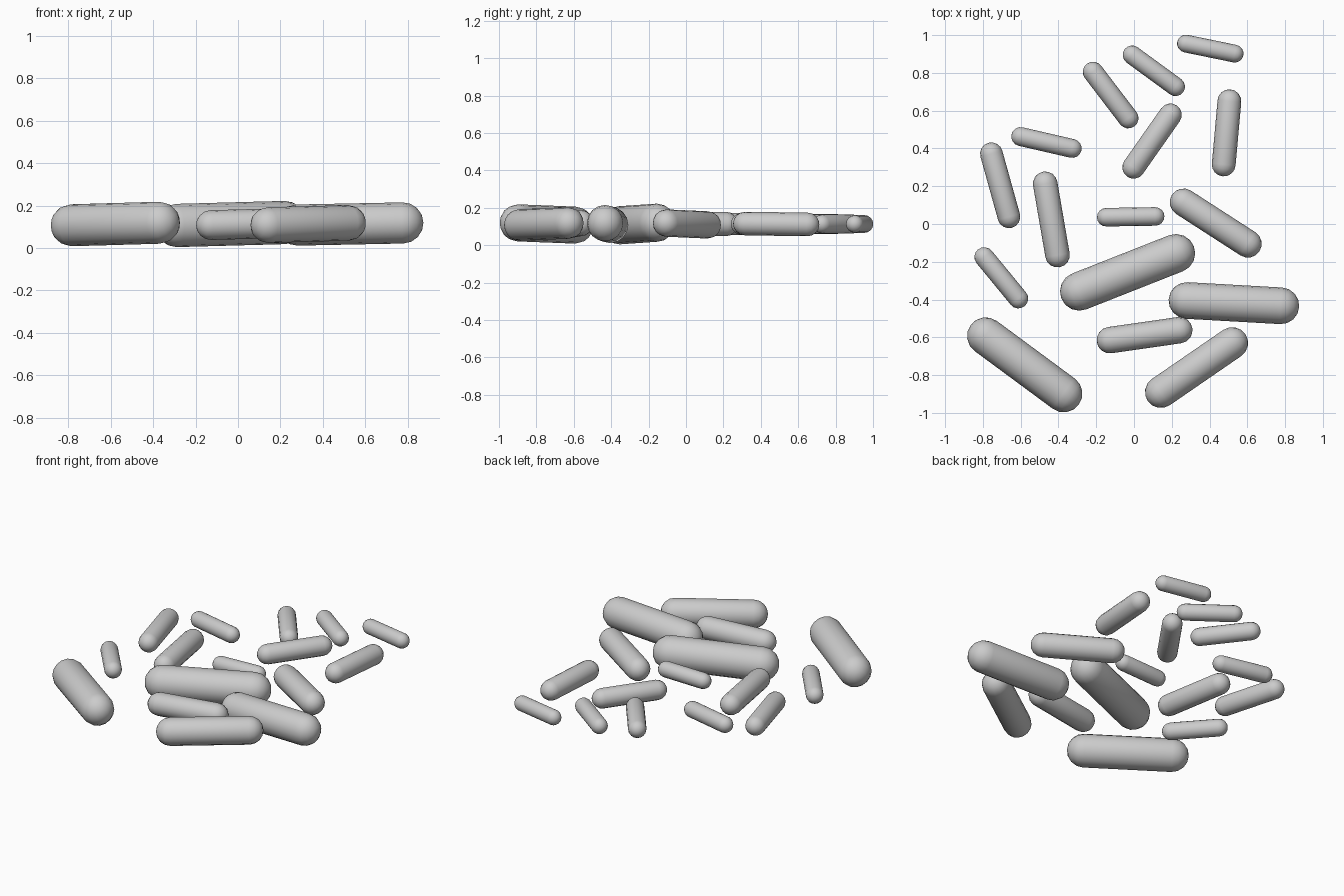
import bpy, bmesh, math
from mathutils import Vector

if "Cube" in bpy.data.objects:
    bpy.data.objects.remove(bpy.data.objects["Cube"])

SIDES, CAP = 16, 4


def capsule(name, a, b, r):
    """Round-ended rod between two cap centres."""
    a, b = Vector(a), Vector(b)
    half = (b - a).length / 2
    bm = bmesh.new()
    # Half-circle profile at each end joined by a straight shaft
    bmesh.ops.create_uvsphere(bm, u_segments=SIDES, v_segments=CAP * 2, radius=r)
    equator = [e for e in bm.edges if all(abs(v.co.z) < 1e-5 for v in e.verts)]
    res = bmesh.ops.split_edges(bm, edges=equator)
    # Separate the two domes by face position, then bridge them
    upper = {v for f in bm.faces if f.calc_center_median().z > 0 for v in f.verts}
    for v in bm.verts:
        v.co.z += half if v in upper else -half
    rims = [e for e in bm.edges if e.is_boundary]
    bmesh.ops.bridge_loops(bm, edges=rims)
    bmesh.ops.recalc_face_normals(bm, faces=bm.faces[:])
    for f in bm.faces:
        f.smooth = True
    mesh = bpy.data.meshes.new(name)
    bm.to_mesh(mesh)
    bm.free()
    ob = bpy.data.objects.new(name, mesh)
    bpy.context.collection.objects.link(ob)
    ob.location = (a + b) / 2
    ob.rotation_mode = 'QUATERNION'
    ob.rotation_quaternion = (b - a).to_track_quat('Z', 'Y')


# Scattered rods: x1, y1, x2, y2, radius, rise from first to second end
rods = [
    (.275, .955, .533, .902, .047, 0),
    (-.01, .895, .220, .727, .050, 0),
    (-.217, .805, -.03, .560, .054, 0),
    (-.002, .300, .193, .578, .060, 0),
    (.475, .315, .505, .650, .063, -.005),
    (-.60, .463, -.327, .400, .050, 0),
    (-.755, .372, -.662, .038, .060, 0),
    (-.470, .213, -.405, -.165, .065, 0),
    (-.147, .036, .112, .040, .049, .006),
    (.262, .115, .603, -.105, .073, .01),
    (-.290, -.357, .222, -.155, .102, .014),
    (-.793, -.175, -.612, -.395, .052, .005),
    (.280, -.405, .778, -.433, .097, .01),
    (-.785, -.593, -.372, -.898, .099, .012),
    (-.128, -.615, .240, -.562, .070, .01),
    (.142, -.890, .520, -.630, .084, .01),
]
for i, (x1, y1, x2, y2, r, dz) in enumerate(rods, 1):
    capsule(f"rod_{i:02d}", (x1, y1, .113 - dz / 2), (x2, y2, .113 + dz / 2), r)
